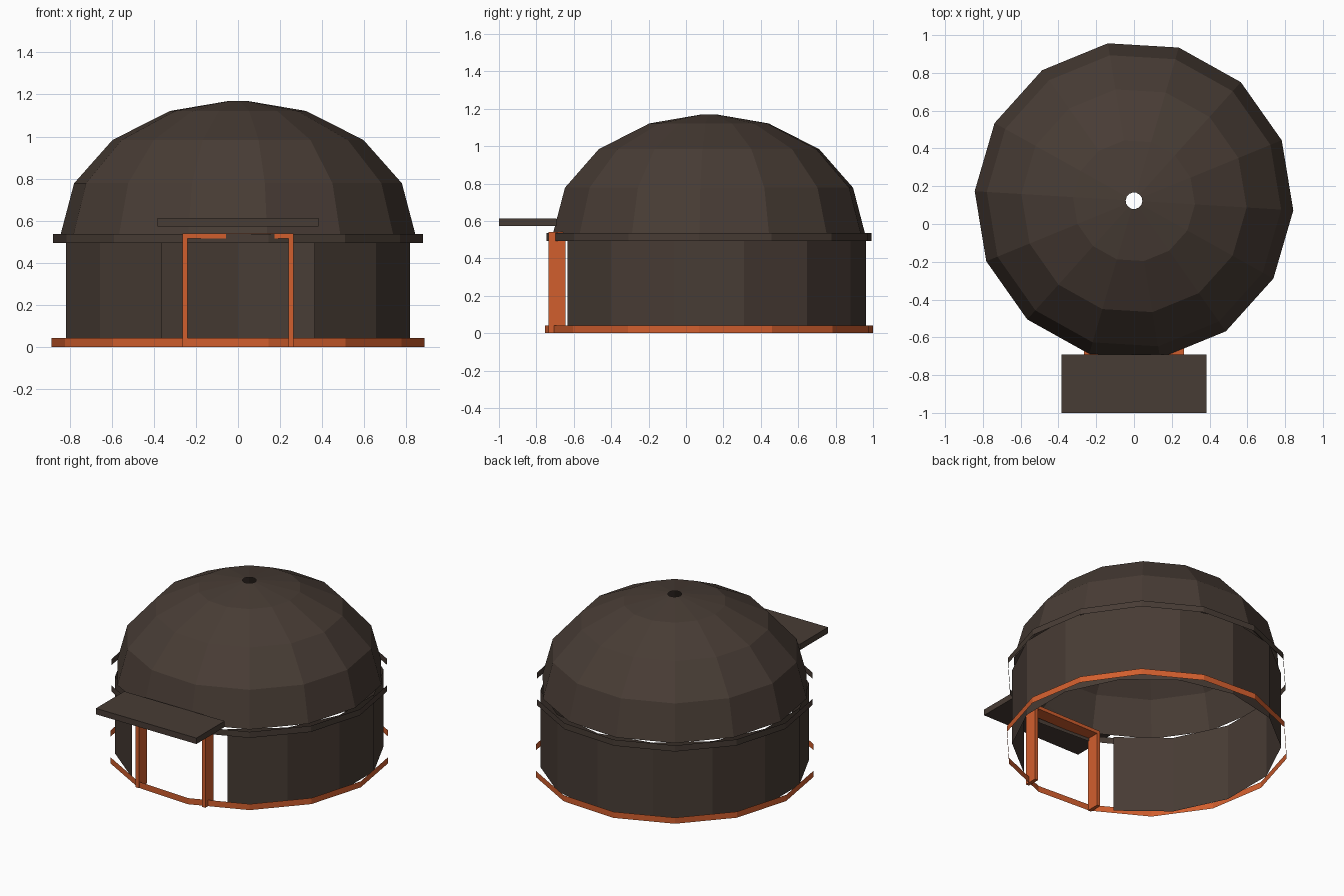
import bpy
import math

if "Cube" in bpy.data.objects:
    bpy.data.objects.remove(bpy.data.objects["Cube"], do_unlink=True)

SIDES = 14
STEP = 2 * math.pi / SIDES
CENTRE_Y = 0.123
TURN = math.radians(-3.43)   # slight twist of the dome and bands


def material(name, colour):
    mat = bpy.data.materials.new(name)
    mat.use_nodes = True
    mat.diffuse_color = (*colour, 1)
    bsdf = mat.node_tree.nodes["Principled BSDF"]
    bsdf.inputs["Base Color"].default_value = (*colour, 1)
    bsdf.inputs["Roughness"].default_value = 0.9
    return mat


BROWN = material("dark brown", (0.064, 0.045, 0.035))
ORANGE = material("burnt orange", (0.64, 0.113, 0.027))


def add_mesh(name, verts, faces, mat):
    mesh = bpy.data.meshes.new(name)
    mesh.from_pydata(verts, [], faces)
    mesh.materials.append(mat)
    obj = bpy.data.objects.new(name, mesh)
    bpy.context.collection.objects.link(obj)
    return obj


def shell(name, profile, mat, start, segments=SIDES):
    """Open faceted sheet: sweep (radius, z) points around the centre."""
    columns = segments + 1 if segments < SIDES else SIDES
    rows = len(profile)
    verts = []
    for c in range(columns):
        a = start + c * STEP
        verts += [(r * math.cos(a), CENTRE_Y + r * math.sin(a), z) for r, z in profile]
    faces = []
    for c in range(segments):
        here, there = c * rows, (c + 1) % columns * rows
        for k in range(rows - 1):
            faces.append((here + k, there + k, there + k + 1, here + k + 1))
    return add_mesh(name, verts, faces, mat)


def box(name, low, high, mat):
    bpy.ops.mesh.primitive_cube_add(size=1)
    obj = bpy.context.object
    obj.name = name
    for v in obj.data.vertices:
        v.co = [h if c > 0 else l for c, l, h in zip(v.co, low, high)]
    obj.data.materials.append(mat)
    return obj


# Wall, with two segments left open at the front for the doorway
shell("wall", [(0.84, 0), (0.84, 0.53)], BROWN, -math.pi / 2 + STEP, SIDES - 2)

# Dome with a small smoke hole at the crown
dome_profile = []
for degrees in (0, 22.5, 45, 67.5, 87):
    t = math.radians(degrees)
    dome_profile.append((0.845 * math.cos(t), 0.535 + 0.635 * math.sin(t)))
shell("dome_roof", dome_profile, BROWN, TURN)

# Thin bands around the base and the eaves
shell("base_band", [(0.889, 0), (0.889, 0.042)], ORANGE, TURN)
shell("eave_band", [(0.882, 0.494), (0.882, 0.536)], BROWN, TURN)

# Door frame
for side, x in (("left", 0.253), ("right", -0.253)):
    box(side + "_door_post", (x - 0.012, -0.735, 0), (x + 0.012, -0.645, 0.516), ORANGE)
box("door_lintel", (-0.265, -0.735, 0.516), (0.265, -0.645, 0.54), ORANGE)

# Flat canopy over the door
box("door_canopy", (-0.383, -1.0, 0.572), (0.383, -0.692, 0.613), BROWN)
